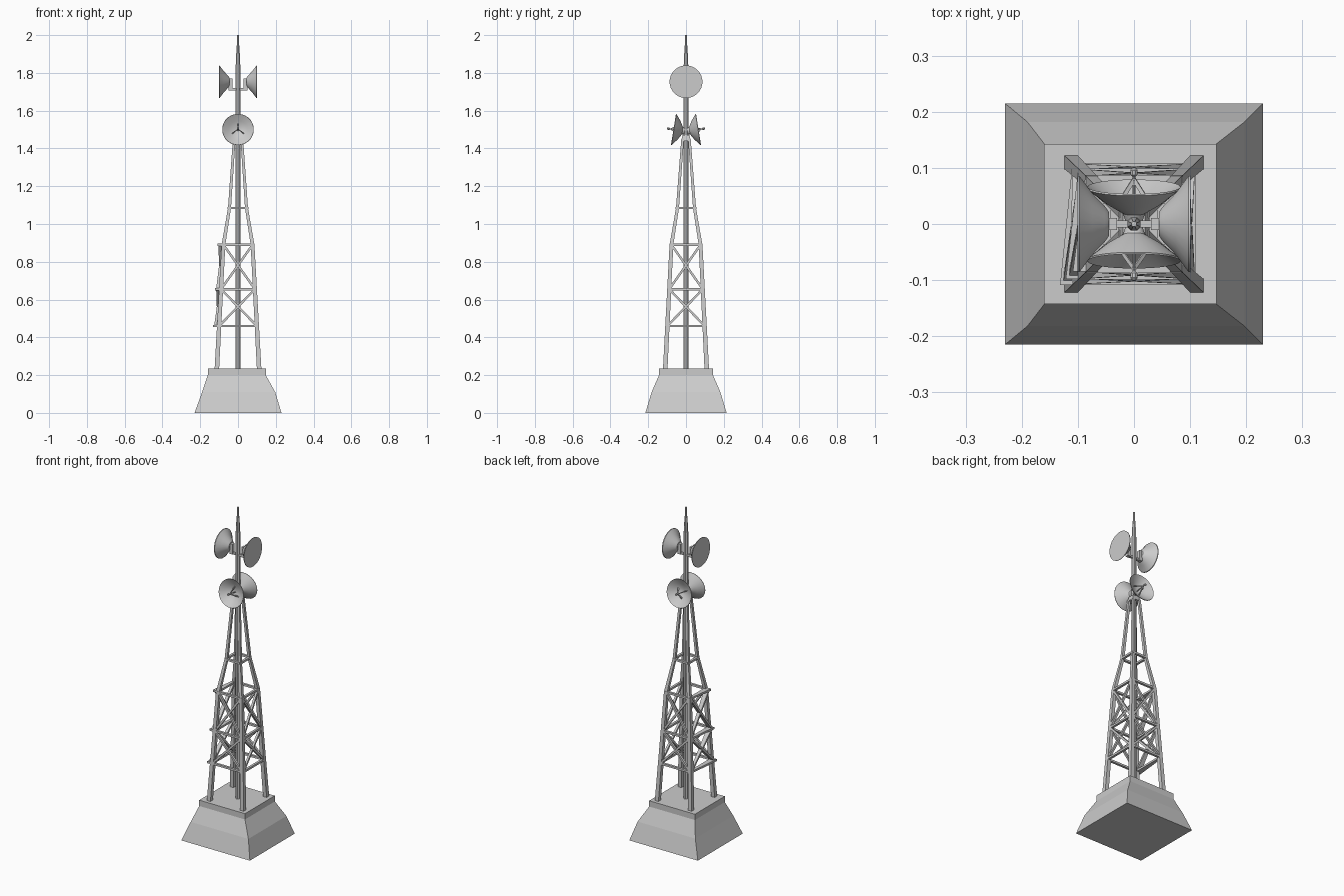
import bpy, bmesh, math
from mathutils import Vector, Matrix

if "Cube" in bpy.data.objects:
    bpy.data.objects.remove(bpy.data.objects["Cube"])


def finish(name, bm, smooth=False):
    bmesh.ops.recalc_face_normals(bm, faces=bm.faces)
    me = bpy.data.meshes.new(name)
    bm.to_mesh(me)
    bm.free()
    ob = bpy.data.objects.new(name, me)
    bpy.context.collection.objects.link(ob)
    if smooth:
        bpy.context.view_layer.objects.active = ob
        ob.select_set(True)
        bpy.ops.object.shade_smooth_by_angle(angle=math.radians(35))
        ob.select_set(False)
    return ob


def loft(bm, rings, cap=True):
    loops = [[bm.verts.new(p) for p in ring] for ring in rings]
    n = len(loops[0])
    for a, b in zip(loops, loops[1:]):
        for i in range(n):
            j = (i + 1) % n
            bm.faces.new((a[i], a[j], b[j], b[i]))
    if cap:
        bm.faces.new(loops[0])
        bm.faces.new(loops[-1])


def rect(x0, x1, y, z):
    return [(x0, -y, z), (x1, -y, z), (x1, y, z), (x0, y, z)]


def bar(bm, a, b, out, da, db, w):
    """Tapered flat bar; da/db are depths along 'out', w is the other width."""
    a, b, out = Vector(a), Vector(b), Vector(out)
    d = (b - a).normalized()
    u = (out - d * out.dot(d)).normalized()
    v = d.cross(u)
    loft(bm, [[p + u * (s * k) + v * (t * w / 2)
               for s, t in ((-0.004, -1), (k, -1), (k, 1), (-0.004, 1))
               for s in (s / k if s < 0 else 1,)]
              for p, k in ((a, da), (b, db))])


def lathe(bm, profile, n, m=Matrix(), cap=True):
    """Revolve (radius, height) pairs about local z, then place with m."""
    loft(bm, [[m @ Vector((r * math.cos(2 * math.pi * (i + .5) / n),
                           r * math.sin(2 * math.pi * (i + .5) / n), h))
               for i in range(n)] for r, h in profile], cap)


# plinth
bm = bmesh.new()
loft(bm, [rect(-.23, .23, .215, 0), rect(-.19, .197, .182, .11),
          rect(-.16, .147, .143, .2), rect(-.16, .147, .143, .235)])
finish("concrete_base", bm)

# central mast with tapering tip
bm = bmesh.new()
lathe(bm, [(.013, .23), (.013, 1.84), (.012, 1.88), (.006, 1.96), (.005, 2.0)], 8)
finish("mast", bm)

# leg centre line: (height, x offset, y offset, half thickness)
LEG = [(.23, .112, .11, .012), (.89, .077, .077, .010),
       (1.085, .045, .045, .008), (1.45, .020, .018, .007)]


def leg_at(z):
    for p, q in zip(LEG, LEG[1:]):
        if z <= q[0]:
            t = (z - p[0]) / (q[0] - p[0])
            return p[1] + (q[1] - p[1]) * t, p[2] + (q[2] - p[2]) * t


for sx in (-1, 1):
    for sy in (-1, 1):
        bm = bmesh.new()
        loft(bm, [[(sx * x + i * h, sy * y + j * h, z)
                   for i, j in ((-1, -1), (1, -1), (1, 1), (-1, 1))]
                  for z, x, y, h in LEG])
        finish("tower_leg", bm)

# horizontal and crossed braces; those on the left face flare into wide plates
LEVELS = (.46, .655, .89, 1.085)
for out in ((0, -1, 0), (1, 0, 0), (0, 1, 0), (-1, 0, 0)):
    ox, oy = out[:2]
    wide = ox == -1

    def corner(side, z, over=1.0):
        x, y = leg_at(z)
        k = side * over
        return (ox * x, y * k, z) if ox else (x * k, oy * y, z)

    bm = bmesh.new()
    for z in LEVELS:
        flare = .032 if wide and z < 1 else .010
        bar(bm, corner(-1, z, 1.1), corner(1, z, 1.1), out, flare, .010, .012)
    for z0, z1 in zip(LEVELS[:2], LEVELS[1:3]):
        for s in (-1, 1):
            d0 = .026 if wide and s < 0 else .009
            d1 = .026 if wide and s > 0 else .009
            bar(bm, corner(s, z0), corner(-s, z1), out, d0, d1, .012)
    finish("face_bracing", bm)

# collar where the legs meet the mast
bm = bmesh.new()
loft(bm, [rect(-.028, .028, .026, 1.44), rect(-.02, .02, .018, 1.47)])
finish("leg_collar", bm)

# upper covered dishes facing left and right, with mounts
for s in (-1, 1):
    bm = bmesh.new()
    m = Matrix.Translation((0, 0, 1.753)) @ Matrix.Rotation(s * math.pi / 2, 4, 'Y')
    lathe(bm, [(.022, .045), (.032, .052), (.055, .074), (.086, .097), (.087, .101)], 24, m)
    finish("upper_dish", bm, True)
    bm = bmesh.new()
    loft(bm, [rect(s * .03, s * .05, .011, 1.708), rect(s * .03, s * .05, .011, 1.77)])
    loft(bm, [rect(0, s * .035, .006, 1.707), rect(0, s * .035, .006, 1.72)])
    finish("upper_dish_mount", bm)

# lower open dishes facing front and back, tilted up, with feed horns
for s in (-1, 1):
    m = (Matrix.Translation((0, s * .017, 1.493))
         @ Matrix.Rotation(-s * math.radians(81), 4, 'X'))
    bm = bmesh.new()
    lathe(bm, [(.001, .008), (.018, .010), (.05, .026), (.083, .050), (.084, .047),
               (.05, .020), (.020, .002), (.016, -.01), (.001, -.01)], 24, m)
    finish("lower_dish", bm, True)
    bm = bmesh.new()
    lathe(bm, [(.003, .008), (.003, .068), (.007, .072), (.007, .080), (.003, .085)], 8, m)
    for k in range(3):
        a = math.radians(90 + 120 * k)
        p = m @ Vector((.035 * math.cos(a), .035 * math.sin(a), .018))
        bar(bm, p, m @ Vector((0, 0, .064)), (0, s, 0), .003, .003, .004)
    finish("feed_horn", bm)
